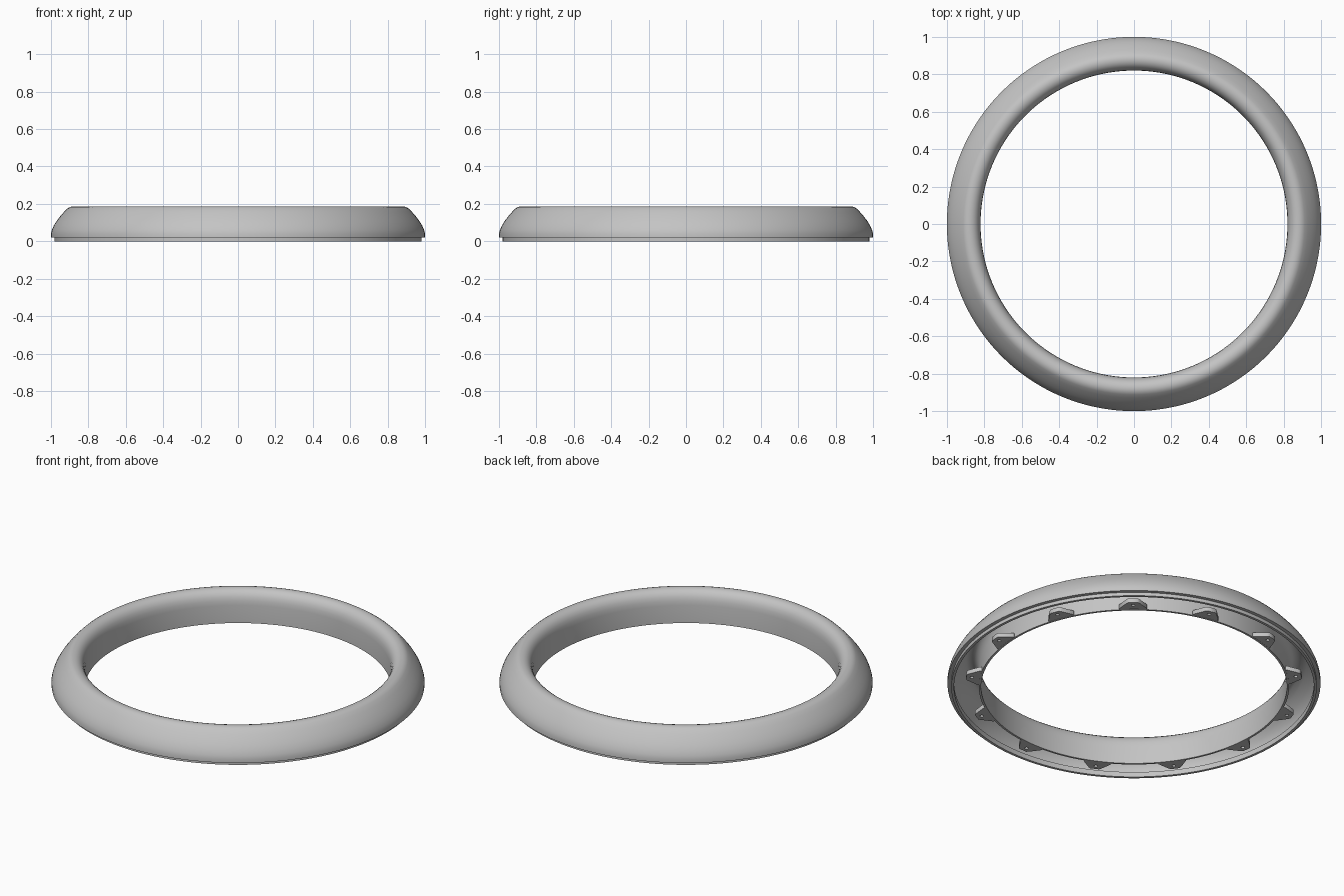
import bpy, bmesh, math

if "Cube" in bpy.data.objects:
    bpy.data.objects.remove(bpy.data.objects["Cube"])

SEGMENTS = 144
TABS = 13

grey = bpy.data.materials.new("light grey")
grey.diffuse_color = (0.55, 0.55, 0.55, 1)
grey.use_nodes = True
grey.node_tree.nodes["Principled BSDF"].inputs["Base Color"].default_value = grey.diffuse_color


def lathe(name, profile):
    """Turn a closed (radius, height) section around the z axis."""
    bm = bmesh.new()
    rings = []
    for i in range(SEGMENTS):
        a = 2 * math.pi * i / SEGMENTS
        rings.append([bm.verts.new((r * math.cos(a), r * math.sin(a), z))
                      for r, z in profile])
    n = len(profile)
    for i in range(SEGMENTS):
        p, q = rings[i], rings[(i + 1) % SEGMENTS]
        for j in range(n):
            k = (j + 1) % n
            bm.faces.new((p[j], q[j], q[k], p[k]))
    bmesh.ops.recalc_face_normals(bm, faces=bm.faces)
    mesh = bpy.data.meshes.new(name)
    bm.to_mesh(mesh)
    bm.free()
    mesh.materials.append(grey)
    obj = bpy.data.objects.new(name, mesh)
    bpy.context.collection.objects.link(obj)
    bpy.context.view_layer.objects.active = obj
    obj.select_set(True)
    bpy.ops.object.shade_smooth_by_angle(angle=math.radians(35))
    obj.select_set(False)
    return obj


# Hollow rounded shell, open underneath, with a stepped lip at the outer foot
outside = [(0.98, 0), (0.98, 0.02), (1.0, 0.02), (1.0, 0.04), (0.995, 0.06),
           (0.985, 0.083), (0.97, 0.108), (0.95, 0.134), (0.93, 0.157),
           (0.912, 0.175), (0.9, 0.183), (0.885, 0.187), (0.87, 0.186),
           (0.855, 0.181), (0.84, 0.169), (0.829, 0.151), (0.823, 0.13),
           (0.82, 0.105), (0.82, 0)]
inside = [(0.832, 0), (0.832, 0.105), (0.836, 0.132), (0.846, 0.157),
          (0.86, 0.169), (0.883, 0.173), (0.9, 0.167), (0.925, 0.144),
          (0.955, 0.108), (0.972, 0.077), (0.982, 0.045), (0.982, 0.03),
          (0.965, 0.03), (0.965, 0)]
lathe("ring_shell", outside + inside)


# Mounting tab: trapezoid plate with a screw hole
def add_spline(curve, points):
    spline = curve.splines.new('POLY')
    spline.points.add(len(points) - 1)
    for p, (x, y) in zip(spline.points, points):
        p.co = (x, y, 0, 1)
    spline.use_cyclic_u = True


curve = bpy.data.curves.new("tab_outline", 'CURVE')
curve.dimensions = '2D'
curve.fill_mode = 'BOTH'
curve.extrude = 0.0125
add_spline(curve, [(0.825, -0.075), (0.838, -0.075), (0.895, -0.035), (0.905, -0.025),
                   (0.905, 0.025), (0.895, 0.035), (0.838, 0.075), (0.825, 0.075)])
add_spline(curve, [(0.875 + 0.01 * math.cos(2 * math.pi * i / 16),
                    0.01 * math.sin(2 * math.pi * i / 16)) for i in range(16)])
outline = bpy.data.objects.new("tab_outline", curve)
bpy.context.collection.objects.link(outline)
bpy.context.view_layer.update()
depsgraph = bpy.context.evaluated_depsgraph_get()
tab_mesh = bpy.data.meshes.new_from_object(outline.evaluated_get(depsgraph))
tab_mesh.materials.clear()
tab_mesh.materials.append(grey)
bpy.data.objects.remove(outline)

# Tabs evenly spaced around the foot of the inner wall
for i in range(TABS):
    tab = bpy.data.objects.new(f"mounting_tab_{i + 1}", tab_mesh)
    tab.location.z = 0.0135
    tab.rotation_euler.z = math.radians(22) + 2 * math.pi * i / TABS
    bpy.context.collection.objects.link(tab)
